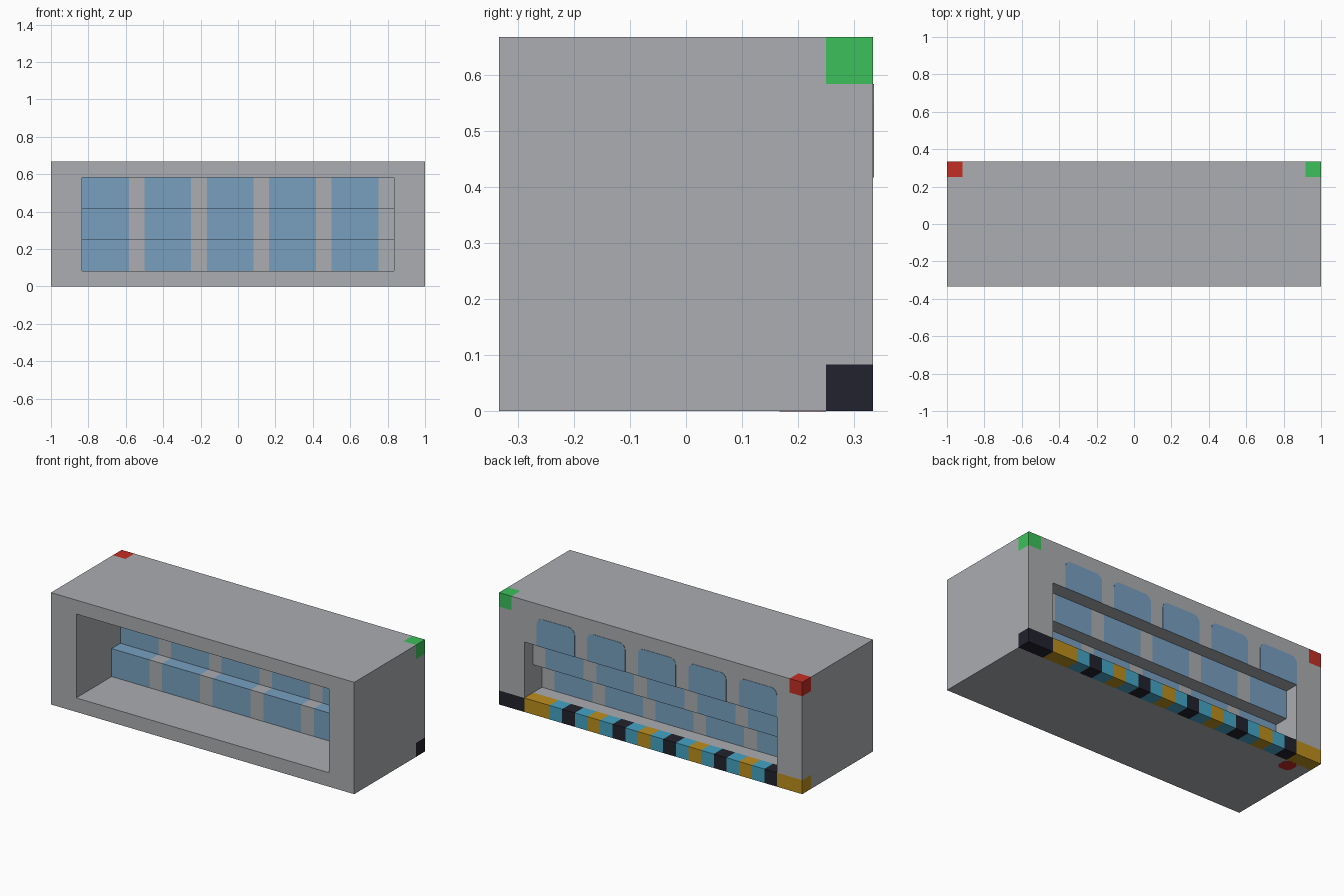
import bpy, bmesh, math

cube = bpy.data.objects.get("Cube")
if cube:
    bpy.data.objects.remove(cube, do_unlink=True)

U = 1 / 12  # module size: the body is 24 x 8 x 8 modules


def material(name, rgb):
    """Flat material from an sRGB colour."""
    lin = [((c / 255 + 0.055) / 1.055) ** 2.4 for c in rgb] + [1]
    m = bpy.data.materials.new(name)
    m.use_nodes = True
    m.diffuse_color = lin
    m.node_tree.nodes["Principled BSDF"].inputs["Base Color"].default_value = lin
    return m


grey = material("grey", (171, 173, 177))
blue = material("window_blue", (120, 160, 192))
red = material("red", (196, 46, 36))
green = material("green", (60, 192, 90))
black = material("black", (34, 34, 46))
yellow = material("yellow", (188, 143, 30))
teal = material("teal", (68, 164, 196))


def finish(name, bm, mats):
    bmesh.ops.recalc_face_normals(bm, faces=bm.faces)
    mesh = bpy.data.meshes.new(name)
    for m in mats:
        mesh.materials.append(m)
    bm.to_mesh(mesh)
    bm.free()
    ob = bpy.data.objects.new(name, mesh)
    bpy.context.collection.objects.link(ob)
    return ob


def box(name, mat, x, y, z):
    """Box given by its min and max in modules along each axis."""
    bm = bmesh.new()
    bmesh.ops.create_cube(bm, size=1)
    for v in bm.verts:
        for i, (lo, hi) in enumerate((x, y, z)):
            v.co[i] = ((lo + hi) / 2 + v.co[i] * (hi - lo)) * U
    return finish(name, bm, [mat])


def prism(name, mat, points, offset):
    """Thin plate from a closed outline, thickened by an offset vector."""
    bm = bmesh.new()
    face = bm.faces.new([bm.verts.new(p) for p in points])
    geo = bmesh.ops.extrude_face_region(bm, geom=[face], use_keep_orig=True)["geom"]
    bmesh.ops.translate(bm, vec=offset,
                        verts=[g for g in geo if isinstance(g, bmesh.types.BMVert)])
    return finish(name, bm, [mat])


# Outer shell: floor, roof and solid end walls
box("floor", grey, (-12, 12), (-4, 3), (0, 1))
box("roof", grey, (-12, 12), (-4, 3), (7, 8))
box("roof_back_beam", grey, (-11, 11), (3, 4), (7, 8))
box("left_wall", grey, (10, 12), (-4, 4), (1, 7))
box("right_wall", grey, (-12, -10), (-4, 4), (1, 7))

# Coloured corner blocks on the roof
box("left_roof_corner", green, (11, 12), (3, 4), (7, 8))
box("right_roof_corner", red, (-12, -11), (3, 4), (7, 8))

# Coloured strip along the back edge of the floor
box("left_floor_corner", black, (10, 12), (3, 4), (0, 1))
box("left_strip_end", yellow, (8, 10), (3, 4), (0, 1))
box("right_floor_corner", yellow, (-12, -10), (3, 4), (0, 1))
pattern = (teal, black, teal, yellow)
for i in range(18):
    box(f"strip_block_{i + 1}", pattern[i % 4], (7 - i, 8 - i), (3, 4), (0, 1))

# Stepped wall: three overhanging tiers, with window columns
profile = [(0, 1), (0, 3), (1, 3), (1, 5), (2, 5), (2, 7),
           (4, 7), (4, 5), (3, 5), (3, 3), (2, 3), (2, 1)]
columns = [-10, -7, -6, -3, -2, 1, 2, 5, 6, 9, 10]
bm = bmesh.new()
rings = [[bm.verts.new((x * U, y * U, z * U)) for y, z in profile] for x in columns]
window_faces = []
for c, (a, b) in enumerate(zip(rings, rings[1:])):
    for i in range(len(profile)):
        j = (i + 1) % len(profile)
        f = bm.faces.new((a[i], a[j], b[j], b[i]))
        if c % 2 == 0:
            window_faces.append(f)
bm.faces.new(rings[0])
bm.faces.new(rings[-1])
bmesh.ops.recalc_face_normals(bm, faces=bm.faces)
for f in window_faces:
    n = f.normal
    lower_back = n.y > 0.5 and f.calc_center_median().y < 3.5 * U
    if n.y < -0.5 or n.z > 0.5 or lower_back:
        f.material_index = 1
finish("stepped_wall", bm, [grey, blue])

# Upper back windows with rounded top corners
R = 0.45
for k, x0 in enumerate(columns[:-1:2]):
    x1 = x0 + 3
    outline = [(x0, 5), (x1, 5)]
    for cx, start in ((x1 - R, 0), (x0 + R, 90)):
        for s in range(6):
            t = math.radians(start + s * 18)
            outline.append((cx + R * math.cos(t), 7 - R + R * math.sin(t)))
    prism(f"back_window_{k + 1}", blue,
          [(x * U, 4 * U, z * U) for x, z in outline], (0, 0.002, 0))

# Small round-cornered marker under the floor
marker = []
for q, (sx, sy) in enumerate(((1, 1), (-1, 1), (-1, -1), (1, -1))):
    for s in range(4):
        t = math.radians(q * 90 + s * 30)
        marker.append(((-10.5 + sx * 0.2 + 0.3 * math.cos(t)) * U,
                       (2.5 + sy * 0.2 + 0.3 * math.sin(t)) * U, 0))
prism("underside_marker", red, marker, (0, 0, -0.001))
